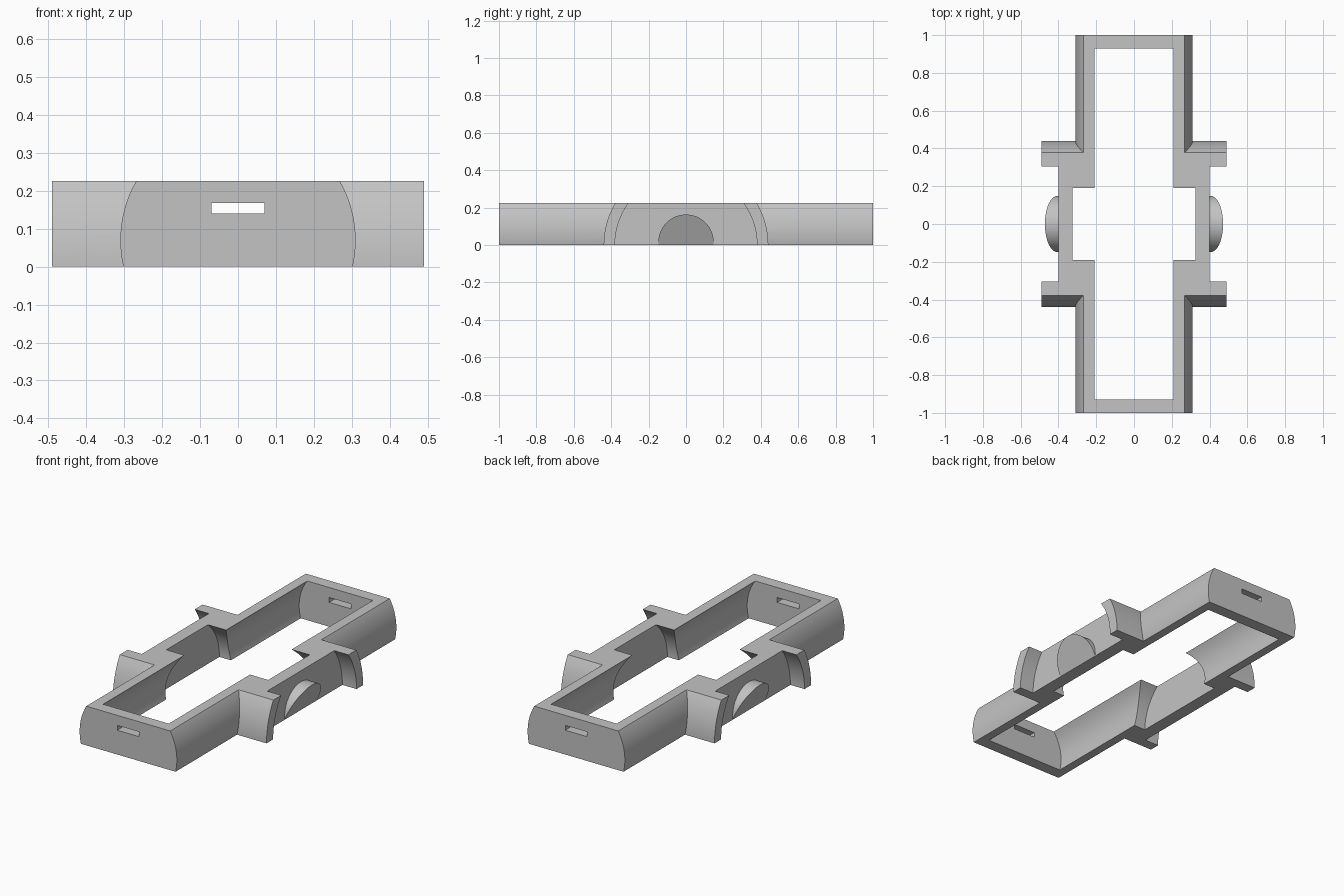
import bpy
import math
from mathutils import Matrix

default_cube = bpy.data.objects.get("Cube")
if default_cube:
    bpy.data.objects.remove(default_cube, do_unlink=True)

HEIGHT = 0.226
THUMB_R, THUMB_Z = 0.148, 0.015

grey = bpy.data.materials.new("plain grey")
grey.use_nodes = True
colour = (0.55, 0.55, 0.55, 1)
grey.diffuse_color = colour
grey.node_tree.nodes["Principled BSDF"].inputs["Base Color"].default_value = colour


def cylinder(name, axis, radius, start, end, z=0.0):
    """Cylinder lying along the x or y axis between two stations."""
    bpy.ops.mesh.primitive_cylinder_add(vertices=128, radius=radius, depth=end - start)
    obj = bpy.context.object
    obj.name = name
    turn = Matrix.Rotation(math.pi / 2, 4, "Y" if axis == "x" else "X")
    mid = (start + end) / 2
    place = (mid, 0, z) if axis == "x" else (0, mid, z)
    obj.data.transform(Matrix.Translation(place) @ turn)
    return obj


def box(name, size, z):
    bpy.ops.mesh.primitive_cube_add(size=1)
    obj = bpy.context.object
    obj.name = name
    obj.data.transform(Matrix.Translation((0, 0, z)) @ Matrix.Diagonal((*size, 1)))
    return obj


def combine(target, tool, operation):
    """Apply a boolean and remove the tool."""
    mod = target.modifiers.new(operation.lower(), "BOOLEAN")
    mod.object, mod.operation, mod.solver = tool, operation, "EXACT"
    bpy.ops.object.select_all(action="DESELECT")
    bpy.context.view_layer.objects.active = target
    target.select_set(True)
    bpy.ops.object.modifier_apply(modifier=mod.name)
    bpy.data.objects.remove(tool, do_unlink=True)


# Outer shell: long barrel crossed by a short wide barrel
frame = cylinder("crossed_frame", "y", 0.31, -1, 1, 0.07)
combine(frame, cylinder("cross_barrel", "x", 0.44, -0.49, 0.49), "UNION")

# Recessed side walls leave the curved flanges standing
for start, end in ((0.40, 0.60), (-0.60, -0.40)):
    combine(frame, cylinder("side_recess", "x", 0.38, start, end), "DIFFERENCE")

# Hollow interior
combine(frame, cylinder("long_hollow", "y", 0.261, -0.93, 0.93, 0.07), "DIFFERENCE")
combine(frame, cylinder("cross_hollow", "x", 0.295, -0.325, 0.325), "DIFFERENCE")

# Round thumb grips with a face that leans outward towards the top
for side in (1, -1):
    start, end = sorted((side * 0.33, side * 0.47))
    grip = cylinder("thumb_grip", "x", THUMB_R, start, end, THUMB_Z)
    for v in grip.data.vertices:
        if abs(v.co.x) > 0.4:
            v.co.x = side * (0.40 + 0.44 * v.co.z)
    combine(frame, grip, "UNION")

# Slot through both end walls
combine(frame, box("end_slot", (0.14, 3, 0.028), 0.154), "DIFFERENCE")

# Flat top and bottom
combine(frame, box("height_slab", (3, 3, HEIGHT), HEIGHT / 2), "INTERSECT")

frame.data.materials.clear()
frame.data.materials.append(grey)
bpy.ops.object.select_all(action="DESELECT")
frame.select_set(True)
bpy.context.view_layer.objects.active = frame
bpy.ops.object.shade_smooth_by_angle(angle=math.radians(25))
